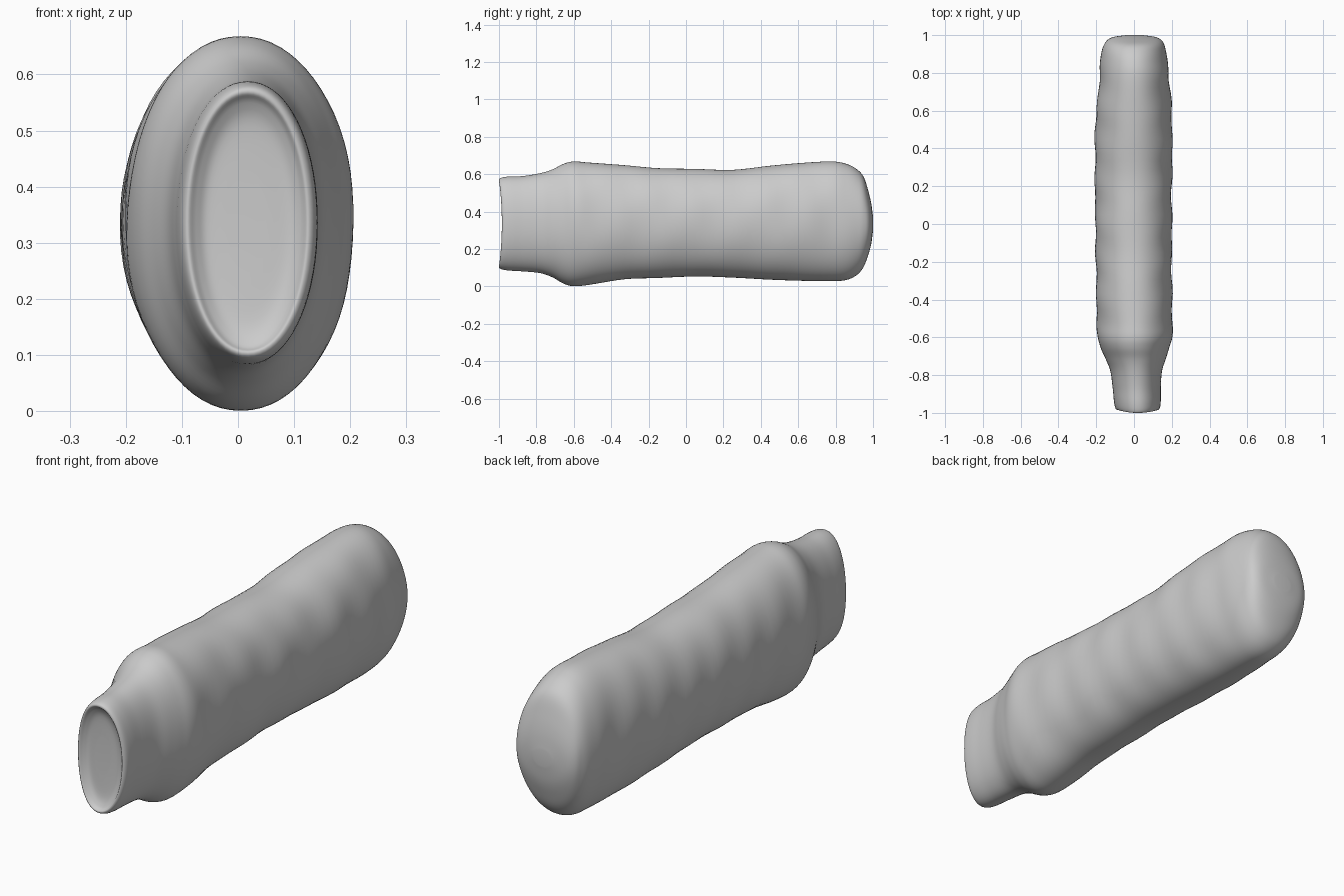
import bpy, bmesh, math

# Stations along the body: y, x_min, x_max, z_min, z_max
# First few form the dished front face, the last ones the rounded back end
STATIONS = [
    (-0.965, -0.020, 0.050, 0.26, 0.42),
    (-0.970, -0.055, 0.090, 0.16, 0.51),
    (-0.985, -0.075, 0.112, 0.118, 0.550),
    (-1.000, -0.090, 0.125, 0.105, 0.568),
    (-0.990, -0.100, 0.138, 0.093, 0.580),
    (-0.950, -0.107, 0.142, 0.085, 0.587),
    (-0.870, -0.113, 0.142, 0.080, 0.590),
    (-0.780, -0.125, 0.148, 0.071, 0.605),
    (-0.715, -0.150, 0.168, 0.049, 0.625),
    (-0.655, -0.178, 0.187, 0.015, 0.655),
    (-0.600, -0.192, 0.202, 0.001, 0.668),
    (-0.520, -0.196, 0.204, 0.008, 0.662),
    (-0.330, -0.200, 0.200, 0.038, 0.648),
    (-0.150, -0.202, 0.200, 0.045, 0.632),
    (0.050, -0.206, 0.200, 0.053, 0.628),
    (0.250, -0.206, 0.200, 0.047, 0.623),
    (0.450, -0.207, 0.203, 0.036, 0.645),
    (0.620, -0.197, 0.197, 0.030, 0.660),
    (0.780, -0.182, 0.186, 0.028, 0.668),
    (0.860, -0.178, 0.178, 0.035, 0.654),
    (0.915, -0.171, 0.169, 0.062, 0.625),
    (0.950, -0.158, 0.160, 0.105, 0.585),
    (0.975, -0.140, 0.144, 0.170, 0.510),
    (0.991, -0.105, 0.110, 0.230, 0.440),
    (1.000, -0.040, 0.045, 0.300, 0.370),
]
SEGMENTS = 72
STEPS = 5


def catmull(a, b, c, d, t):
    return 0.5 * (2 * b + (c - a) * t + (2 * a - 5 * b + 4 * c - d) * t * t
                  + (3 * b - a - 3 * c + d) * t ** 3)


def section(i, t):
    """Smoothly interpolated station between i and i + 1."""
    last = len(STATIONS) - 1
    pts = [STATIONS[min(max(i + k, 0), last)] for k in (-1, 0, 1, 2)]
    return [catmull(*vals, t) for vals in zip(*pts)]


def ring(bm, y, x0, x1, z0, z1):
    verts = []
    saddle = 0.02 * max(0.0, min(1.0, (-0.85 - y) / 0.1))
    fade = max(0.0, min(1.0, (y + 0.7) / 0.15, (0.92 - y) / 0.15))
    for s in range(SEGMENTS):
        a = 2 * math.pi * s / SEGMENTS
        ca, sa = math.cos(a), math.sin(a)
        # soft slanted ripples over the sides
        wave = math.sin(31 * y + 2.5 * sa) * 0.6 + math.sin(19 * y - 4 * sa + 2 * ca) * 0.4
        rx = (x1 - x0) / 2 + 0.005 * fade * wave
        rz = (z1 - z0) / 2
        e = 0.96  # slightly fuller than an ellipse
        x = (x0 + x1) / 2 + rx * math.copysign(abs(ca) ** e, ca)
        z = (z0 + z1) / 2 + rz * math.copysign(abs(sa) ** e, sa)
        reach = min(1.0, abs(x - 0.02) / 0.12)
        verts.append(bm.verts.new((x, y + saddle * reach ** 2, z)))
    return verts


# Body: one closed loft from dished front to rounded back
bm = bmesh.new()
rings = [ring(bm, *section(i, k / STEPS))
         for i in range(len(STATIONS) - 1) for k in range(STEPS)]
rings.append(ring(bm, *STATIONS[-1]))
for a, b in zip(rings, rings[1:]):
    for s in range(SEGMENTS):
        n = (s + 1) % SEGMENTS
        bm.faces.new((a[s], a[n], b[n], b[s]))
bm.faces.new(rings[0])
bm.faces.new(rings[-1])
bmesh.ops.recalc_face_normals(bm, faces=bm.faces)

mesh = bpy.data.meshes.new("body")
bm.to_mesh(mesh)
bm.free()
body = bpy.data.objects.new("body", mesh)
bpy.context.collection.objects.link(body)
for p in mesh.polygons:
    p.use_smooth = True
